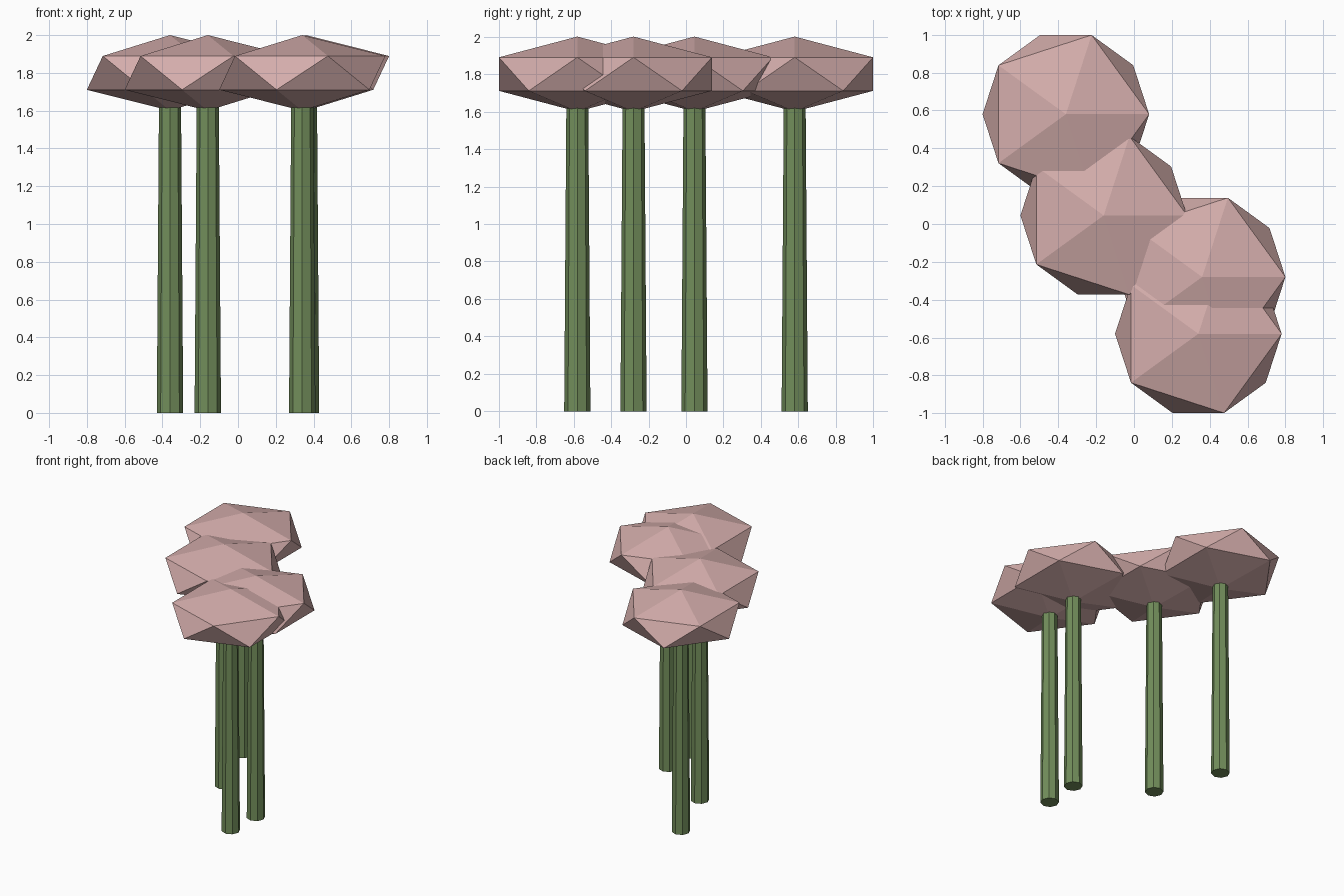
import bpy

cube = bpy.data.objects.get("Cube")
if cube:
    bpy.data.objects.remove(cube, do_unlink=True)


def make_material(name, rgb):
    mat = bpy.data.materials.new(name)
    mat.use_nodes = True
    colour = (*rgb, 1.0)
    mat.diffuse_color = colour
    mat.node_tree.nodes["Principled BSDF"].inputs["Base Color"].default_value = colour
    return mat


pink = make_material("dusty_pink", (0.66, 0.42, 0.41))
green = make_material("stem_green", (0.17, 0.27, 0.105))

CAP_RADIUS, CAP_HALF_HEIGHT, CAP_Z = 0.492, 0.2, 1.8
STEM_HEIGHT = 1.7


def finish(name, mat):
    obj = bpy.context.object
    obj.name = name
    obj.data.materials.append(mat)
    bpy.ops.object.transform_apply(location=False, rotation=False, scale=True)
    bpy.ops.object.shade_flat()


def build_plant(index, x, y):
    # Tapered eight-sided stem reaching inside the cap
    bpy.ops.mesh.primitive_cone_add(vertices=8, radius1=0.07, radius2=0.058,
                                    depth=STEM_HEIGHT, location=(x, y, STEM_HEIGHT / 2))
    finish(f"stem_{index}", green)
    # Flattened twenty-sided cap
    bpy.ops.mesh.primitive_ico_sphere_add(subdivisions=1, radius=1, location=(x, y, CAP_Z))
    bpy.context.object.scale = (CAP_RADIUS, CAP_RADIUS, CAP_HALF_HEIGHT)
    finish(f"cap_{index}", pink)


# Four identical plants in a cluster
for i, (x, y) in enumerate([(-0.36, 0.58), (-0.16, 0.045), (0.36, -0.28), (0.34, -0.58)], 1):
    build_plant(i, x, y)
